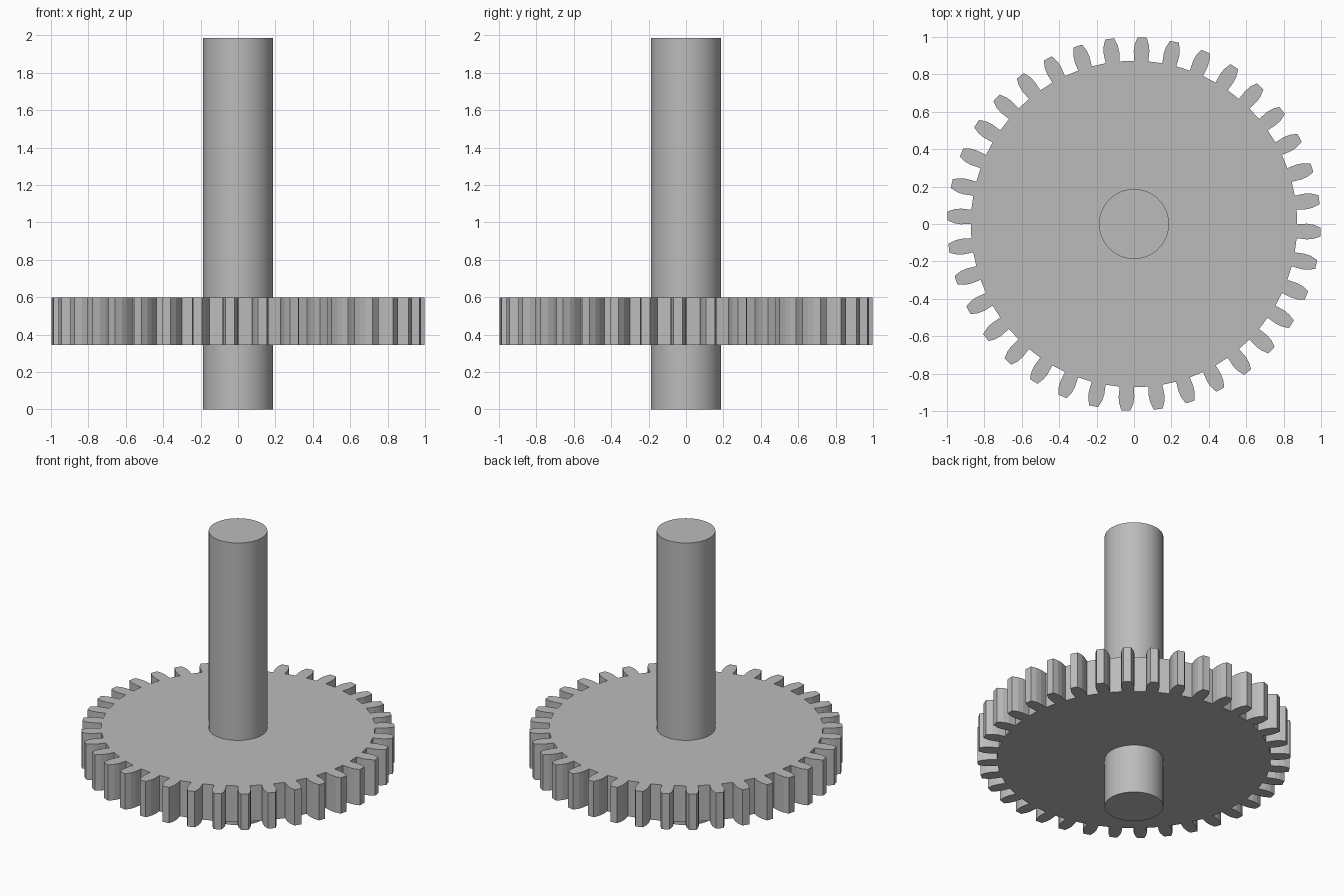
import bpy
import bmesh
from math import cos, sin, radians

cube = bpy.data.objects.get("Cube")
if cube:
    bpy.data.objects.remove(cube, do_unlink=True)

steel = bpy.data.materials.new("steel grey")
steel.use_nodes = True
colour = (0.5, 0.5, 0.5, 1)
steel.diffuse_color = colour
steel.node_tree.nodes["Principled BSDF"].inputs["Base Color"].default_value = colour


def extrude_outline(name, outline, bottom, top):
    """Make a solid prism from a closed outline of (x, y) points."""
    bm = bmesh.new()
    face = bm.faces.new([bm.verts.new((x, y, bottom)) for x, y in outline])
    result = bmesh.ops.extrude_face_region(bm, geom=[face])
    raised = [v for v in result["geom"] if isinstance(v, bmesh.types.BMVert)]
    bmesh.ops.translate(bm, verts=raised, vec=(0, 0, top - bottom))
    bmesh.ops.recalc_face_normals(bm, faces=bm.faces)
    mesh = bpy.data.meshes.new(name)
    bm.to_mesh(mesh)
    bm.free()
    mesh.materials.append(steel)
    obj = bpy.data.objects.new(name, mesh)
    bpy.context.collection.objects.link(obj)
    return obj


# Gear wheel: one tooth flank as (radius, half width), mirrored and repeated
TEETH = 36
flank = [(0.872, 0.038), (0.925, 0.042), (0.96, 0.038), (0.998, 0.024)]
tooth = [(r, -w) for r, w in flank] + [(r, w) for r, w in reversed(flank)]
outline = []
for i in range(TEETH):
    a = radians(360 * i / TEETH - 2.5)
    outline += [(r * cos(a) - w * sin(a), r * sin(a) + w * cos(a)) for r, w in tooth]
extrude_outline("gear_wheel", outline, 0.345, 0.597)

# Shaft through the wheel
bpy.ops.mesh.primitive_cylinder_add(vertices=64, radius=0.187, depth=1.986,
                                    location=(0, 0, 0.993))
shaft = bpy.context.object
shaft.name = "shaft"
shaft.data.materials.append(steel)
bpy.ops.object.shade_smooth_by_angle(angle=radians(30))
